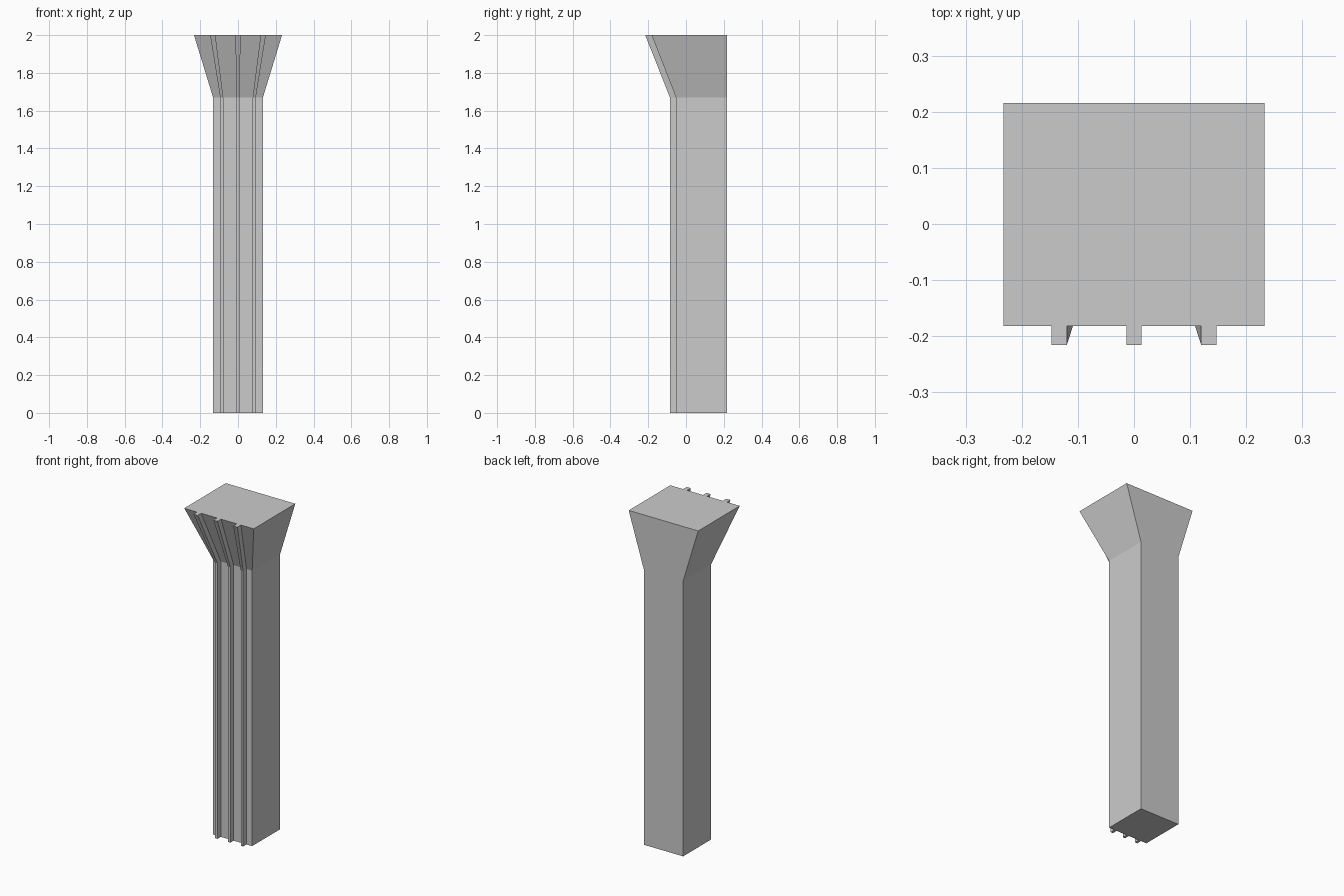
import bpy, bmesh

if "Cube" in bpy.data.objects:
    bpy.data.objects.remove(bpy.data.objects["Cube"])

BACK = 0.216


def outline(half_w, front, rib_front, rib_centre, rib_half):
    """Column cross-section: rectangle with three ribs on the front edge."""
    pts = [(-half_w, front)]
    for c in (-rib_centre, 0, rib_centre):
        a, b = c - rib_half, c + rib_half
        pts += [(a, front), (a, rib_front), (b, rib_front), (b, front)]
    return pts + [(half_w, front), (half_w, BACK), (-half_w, BACK)]


def loft(name, sections):
    """Join matching outlines at rising heights into one closed solid."""
    bm = bmesh.new()
    rings = [[bm.verts.new((x, y, z)) for x, y in pts] for z, pts in sections]
    n = len(rings[0])
    for lo, hi in zip(rings, rings[1:]):
        for i in range(n):
            j = (i + 1) % n
            bm.faces.new((lo[i], lo[j], hi[j], hi[i]))
    bm.faces.new(rings[0][::-1])
    bm.faces.new(rings[-1])
    bmesh.ops.recalc_face_normals(bm, faces=bm.faces)
    mesh = bpy.data.meshes.new(name)
    bm.to_mesh(mesh)
    bm.free()
    obj = bpy.data.objects.new(name, mesh)
    bpy.context.collection.objects.link(obj)
    return obj


# Straight ribbed shaft flaring into a wider capital with a flush back
shaft = outline(0.132, -0.053, -0.085, 0.086, 0.008)
capital = outline(0.233, -0.182, -0.216, 0.1335, 0.0137)
loft("ribbed_column", [(0, shaft), (1.67, shaft), (2, capital)])
